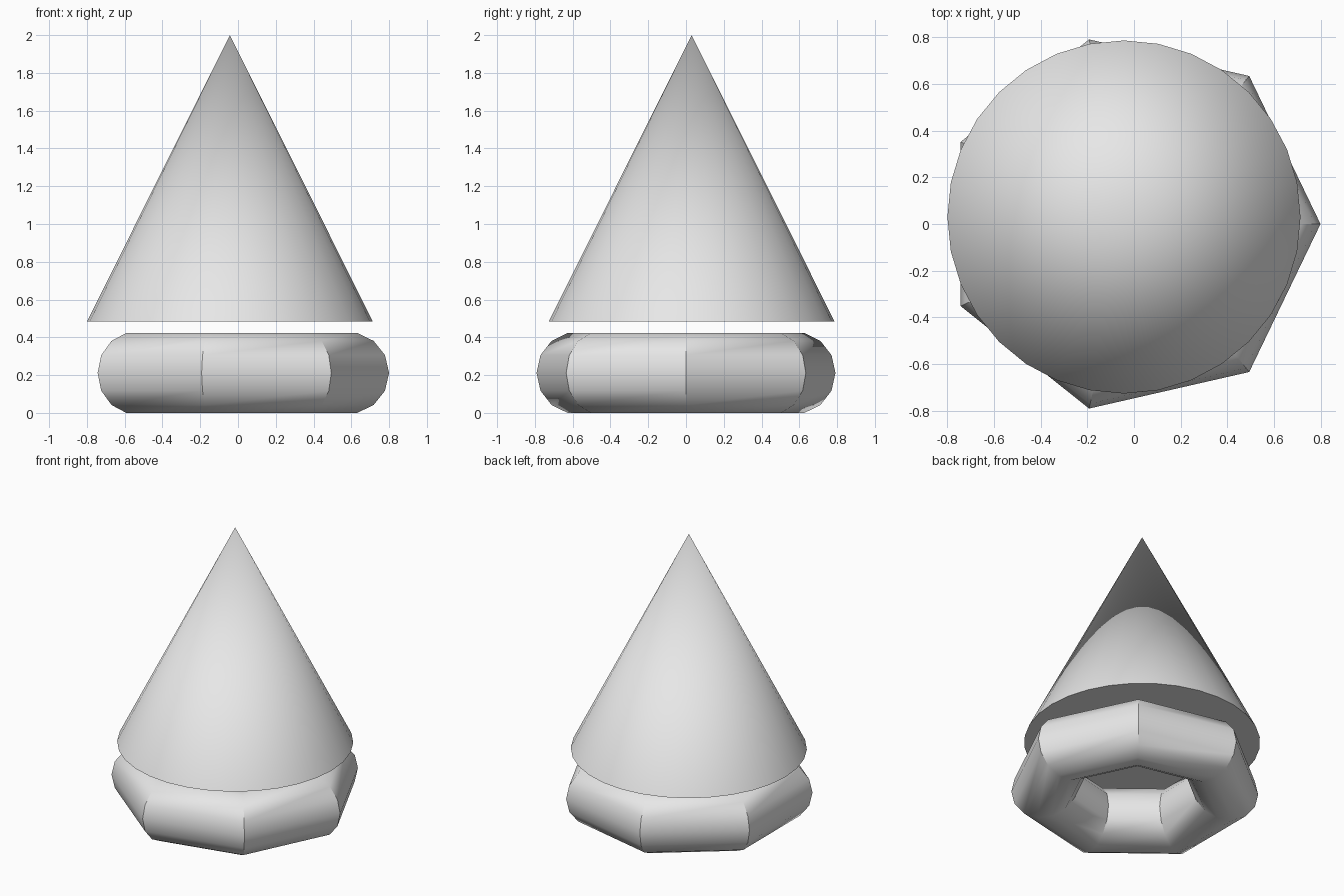
import bpy
import math

cube = bpy.data.objects.get("Cube")
if cube:
    bpy.data.objects.remove(cube, do_unlink=True)

grey = bpy.data.materials.new("light_grey")
grey.use_nodes = True
colour = (0.8, 0.8, 0.8, 1)
grey.diffuse_color = colour
grey.node_tree.nodes["Principled BSDF"].inputs["Base Color"].default_value = colour


def finish(name):
    part = bpy.context.object
    part.name = name
    part.data.materials.clear()
    part.data.materials.append(grey)
    bpy.ops.object.shade_smooth_by_angle(angle=math.radians(30))


# Seven-sided base ring, resting on the ground
tube = 0.217
half_height = 0.2115
bpy.ops.mesh.primitive_torus_add(
    major_segments=7, minor_segments=14,
    major_radius=0.8117 - tube, minor_radius=tube,
    location=(-0.012, 0, half_height))
finish("base_ring")

# Tall cone floating just above the ring, slightly off centre
base, tip = 0.483, 2.0
bpy.ops.mesh.primitive_cone_add(
    vertices=32, radius1=0.757, radius2=0, depth=tip - base,
    location=(-0.043, 0.03, (base + tip) / 2))
finish("cone")
